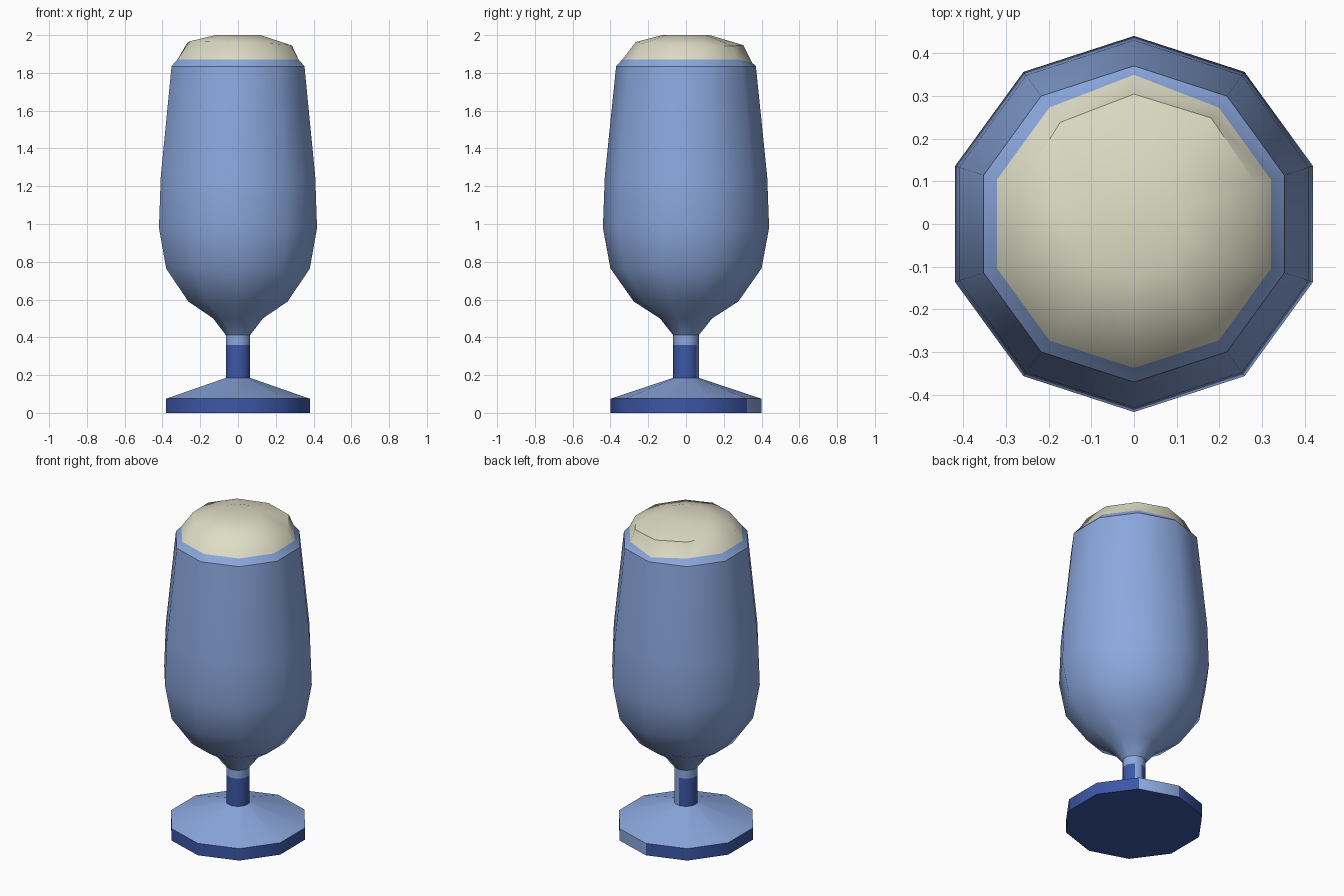
import bpy, bmesh, math

if "Cube" in bpy.data.objects:
    bpy.data.objects.remove(bpy.data.objects["Cube"])

SIDES = 10


def material(name, rgb):
    m = bpy.data.materials.new(name)
    m.diffuse_color = (*rgb, 1)
    m.use_nodes = True
    m.node_tree.nodes["Principled BSDF"].inputs["Base Color"].default_value = m.diffuse_color
    return m


light = material("light_blue", (0.26, 0.39, 0.73))
dark = material("dark_blue", (0.045, 0.095, 0.39))
cream = material("cream", (0.73, 0.72, 0.56))


def angle(i):
    return math.radians(18 + 36 * i)


def ring(r, z):
    return [(r * math.cos(angle(i)), r * math.sin(angle(i)), z) for i in range(SIDES)]


def lathe(name, rings, mats, rule, bottom=None, top=None, smooth=44):
    """Skin a stack of rings; rule(band, side) gives the material index."""
    bm = bmesh.new()
    vs = [[bm.verts.new(p) for p in r] for r in rings]
    for b in range(len(vs) - 1):
        for i in range(SIDES):
            j = (i + 1) % SIDES
            f = bm.faces.new((vs[b][i], vs[b][j], vs[b + 1][j], vs[b + 1][i]))
            f.material_index = rule(b, i)
    if bottom is not None:
        bm.faces.new(vs[0][::-1]).material_index = bottom
    if top is not None:
        bm.faces.new(vs[-1]).material_index = top
    me = bpy.data.meshes.new(name)
    bm.to_mesh(me)
    bm.free()
    for m in mats:
        me.materials.append(m)
    ob = bpy.data.objects.new(name, me)
    bpy.context.collection.objects.link(ob)
    bpy.ops.object.select_all(action='DESELECT')
    ob.select_set(True)
    bpy.context.view_layer.objects.active = ob
    bpy.ops.object.shade_smooth_by_angle(angle=math.radians(smooth))
    return ob


# Foot: dark edge and underside, light top, one light panel at the back
lathe("foot", [ring(0.40, 0), ring(0.40, 0.075), ring(0.068, 0.185)],
      [light, dark], lambda b, i: 1 if b == 0 and i != 1 else 0, bottom=1, smooth=40)

# Stem: dark with a light collar and the same light panel
lathe("stem", [ring(0.068, 0.185), ring(0.068, 0.36), ring(0.068, 0.412)],
      [light, dark], lambda b, i: 1 if b == 0 and i != 1 else 0)

# Bowl
profile = [(0.068, 0.412), (0.138, 0.50), (0.277, 0.59), (0.40, 0.765),
           (0.44, 0.98), (0.43, 1.25), (0.37, 1.835)]
lathe("bowl", [ring(r, z) for r, z in profile], [light], lambda b, i: 0)

# Foam: light rim band, then a slightly lopsided cream dome
rim = ring(0.37, 1.835)
edge, shoulder = [], []
for i in range(SIDES):
    a = angle(i)
    r = 0.349 if i == 2 else 0.337
    z = 1.855 if i == 2 else 1.871
    edge.append((r * math.cos(a), r * math.sin(a), z))
    r = 0.285 + 0.022 * math.cos(a - math.radians(60))
    z = 1.955 - 0.013 * math.cos(a - math.radians(40))
    shoulder.append((r * math.cos(a), r * math.sin(a), z))
lathe("foam", [rim, edge, shoulder, ring(0.125, 2.0)], [light, cream],
      lambda b, i: 0 if b == 0 else 1, top=1)
